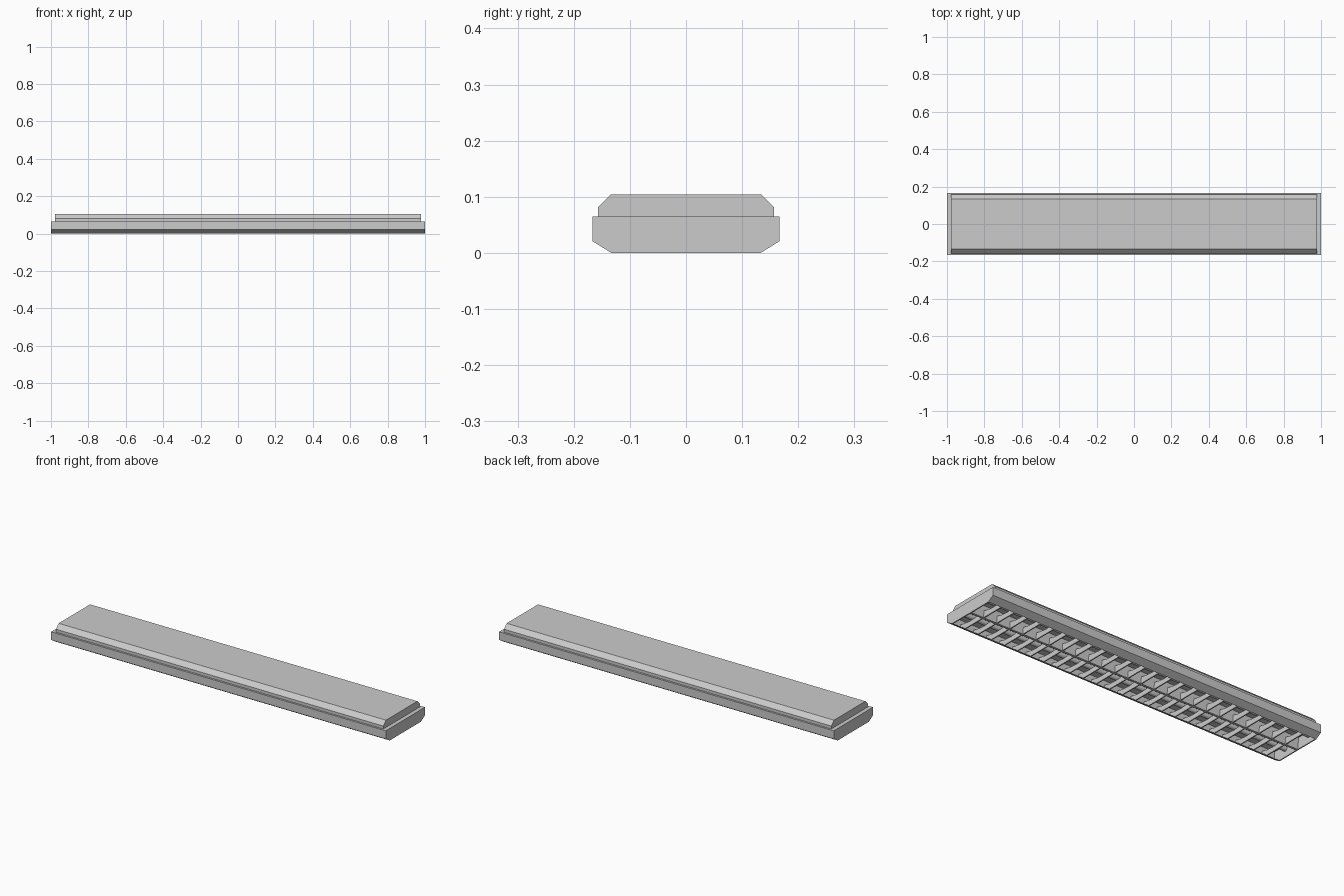
import bpy, bmesh, math

if "Cube" in bpy.data.objects:
    bpy.data.objects.remove(bpy.data.objects["Cube"])


def extrude_profile(name, pts, x0, x1):
    """Closed (y, z) outline extruded along x."""
    bm = bmesh.new()
    a = [bm.verts.new((x0, y, z)) for y, z in pts]
    b = [bm.verts.new((x1, y, z)) for y, z in pts]
    n = len(pts)
    bm.faces.new(a)
    bm.faces.new(b[::-1])
    for i in range(n):
        j = (i + 1) % n
        bm.faces.new((a[i], b[i], b[j], a[j]))
    bmesh.ops.recalc_face_normals(bm, faces=bm.faces)
    me = bpy.data.meshes.new(name)
    bm.to_mesh(me)
    bm.free()
    ob = bpy.data.objects.new(name, me)
    bpy.context.collection.objects.link(ob)
    return ob


def mirror_y(pts):
    return pts + [(-y, z) for y, z in reversed(pts)]


# housing shell: open underneath, sloped lower flanges
outer = [(0.133, 0.0), (0.167, 0.021), (0.167, 0.065)]
inner = [(0.163, 0.061), (0.163, 0.023), (0.131, 0.003)]
shell = outer + [(-y, z) for y, z in reversed(outer)]
shell += [(-y, z) for y, z in reversed(inner)] + inner
extrude_profile("housing_shell", shell, -0.999, 0.999)

# end plates
for side, x in (("left", -1.0), ("right", 0.994)):
    extrude_profile(side + "_end_plate", mirror_y(outer), x, x + 0.006)

# raised top cover
extrude_profile("top_cover",
                mirror_y([(0.157, 0.065), (0.157, 0.081), (0.134, 0.104)]),
                -0.978, 0.978)

# central divider, narrow at the opening and wider at the ceiling
extrude_profile("central_divider",
                mirror_y([(0.006, 0.0), (0.012, 0.061)]), -0.994, 0.994)

# cross blades of the louvre, dished along their upper edge
for side in (-1, 1):
    half = [(0.006, 0.0), (0.133, 0.0), (0.166, 0.021), (0.162, 0.036),
            (0.125, 0.028), (0.085, 0.025), (0.045, 0.028), (0.008, 0.036)]
    for i in range(24):
        x = -0.92 + 0.08 * i
        extrude_profile("louvre_blade", [(side * y, z) for y, z in half],
                        x - 0.003, x + 0.003)

# lamp tubes above the blades
for side in (-1, 1):
    bpy.ops.mesh.primitive_cylinder_add(
        vertices=16, radius=0.013, depth=1.988,
        location=(0, side * 0.085, 0.043), rotation=(0, math.pi / 2, 0))
    bpy.context.object.name = "lamp_tube"
    bpy.ops.object.shade_smooth_by_angle()
